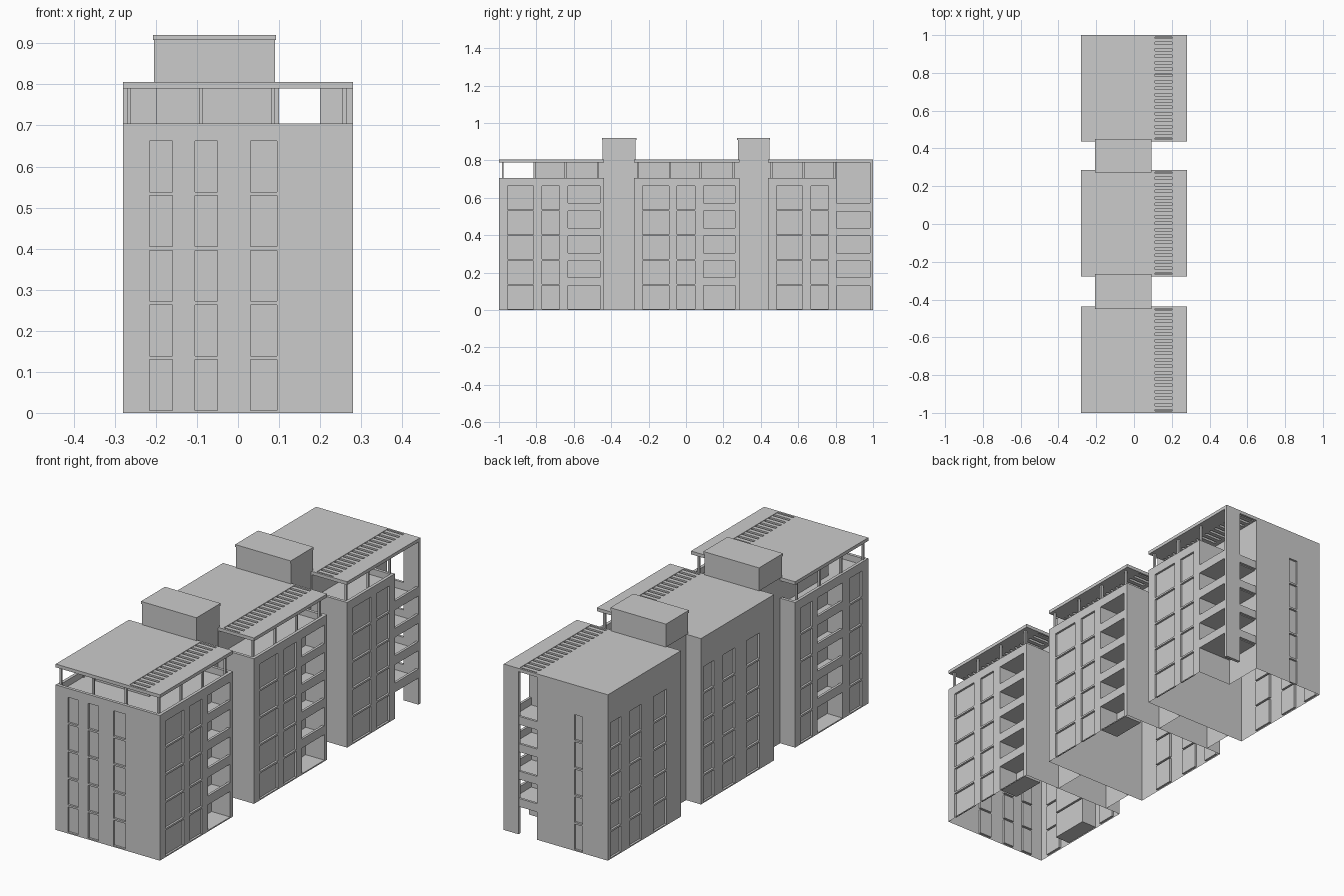
import bpy, bmesh

if "Cube" in bpy.data.objects:
    bpy.data.objects.remove(bpy.data.objects["Cube"])

FLOOR, WALL_TOP, ROOF_Z = 0.133, 0.67, 0.79


def finish(name, bm):
    bmesh.ops.remove_doubles(bm, verts=bm.verts, dist=1e-5)
    bmesh.ops.recalc_face_normals(bm, faces=bm.faces)
    me = bpy.data.meshes.new(name)
    bm.to_mesh(me)
    bm.free()
    ob = bpy.data.objects.new(name, me)
    bpy.context.collection.objects.link(ob)
    return ob


def add_box(bm, x0, x1, y0, y1, z0, z1, bottom=True):
    v = [bm.verts.new((x, y, z)) for x in (x0, x1) for y in (y0, y1) for z in (z0, z1)]
    faces = [(0, 1, 3, 2), (4, 6, 7, 5), (0, 4, 5, 1), (2, 3, 7, 6), (1, 5, 7, 3)]
    if bottom:
        faces.append((0, 2, 6, 4))
    for f in faces:
        bm.faces.new([v[i] for i in f])


def boxes(name, items, bottom=True):
    bm = bmesh.new()
    for b in items:
        add_box(bm, *b, bottom=bottom)
    return finish(name, bm)


def facade(name, axis, at, inward, u0, u1, height, openings=()):
    """Wall sheet; each opening is (a, b, depth), repeated on five floors."""
    bm = bmesh.new()

    def P(u, z, d=0.0):
        c = at + inward * d
        return bm.verts.new((u, c, z) if axis == 'x' else (c, u, z))

    def quad(*pts):
        bm.faces.new([P(*p) for p in pts])

    us = sorted({u0, u1, *[o[0] for o in openings], *[o[1] for o in openings]})
    spans = [(i * FLOOR + 0.006, (i + 1) * FLOOR - 0.003) for i in range(5)]
    zs = sorted({0.0, height, *[z for s in spans for z in s]})
    for a, b in zip(us, us[1:]):
        for c, e in zip(zs, zs[1:]):
            d = next((o[2] for o in openings if o[0] <= a and b <= o[1]), 0)
            if not d or (c, e) not in spans:
                quad((a, c), (b, c), (b, e), (a, e))
                continue
            # recessed pane and its four reveals
            quad((a, c, d), (b, c, d), (b, e, d), (a, e, d))
            quad((a, c), (b, c), (b, c, d), (a, c, d))
            quad((a, e), (b, e), (b, e, d), (a, e, d))
            quad((a, c), (a, e), (a, e, d), (a, c, d))
            quad((b, c), (b, e), (b, e, d), (b, c, d))
    finish(name, bm)


def railings(name, x0, x1, y0, y1):
    boxes(name, [(x0, x1, y0, y1, i * FLOOR, i * FLOOR + 0.04) for i in range(1, 5)])


W = 0.28
PANE = 0.01
BLOCKS = [("south", -1.0, -0.438), ("middle", -0.277, 0.285), ("north", 0.438, 1.0)]

for tag, y0, y1 in BLOCKS:
    north = tag == "north"
    south = tag == "south"
    east_end = 0.805 if north else y1

    # east wall: two window columns and a balcony recess
    east = [(y0 + 0.045, y0 + 0.185, PANE), (y0 + 0.23, y0 + 0.325, PANE)]
    if not north:
        east.append((y0 + 0.37, y0 + 0.54, 0.1))
        railings(tag + "_east_railings", W - 0.012, W, y0 + 0.37, y0 + 0.54)
    facade(tag + "_east_wall", 'y', W, -1, y0, east_end, WALL_TOP, east)

    # west wall
    if south:
        west = [(-0.95, -0.86, PANE), (-0.80, -0.61, 0.08), (-0.57, -0.48, PANE)]
        railings("south_west_railings", -W, -W + 0.012, -0.80, -0.61)
    else:
        west = [(y1 - a, y1 - b, PANE) for a, b in ((0.45, 0.35), (0.26, 0.17), (0.10, 0.02))]
    facade(tag + "_west_wall", 'y', -W, 1, y0, y1, WALL_TOP if south else ROOF_Z, west)

    # south and north end walls
    front = [(-0.215, -0.16, PANE), (-0.105, -0.05, PANE), (0.03, 0.095, PANE)] if south else []
    facade(tag + "_south_wall", 'x', y0, 1, -W, W, WALL_TOP, front)
    if north:
        facade("north_end_wall", 'x', y1, -1, -W, 0.1, ROOF_Z, [(-0.145, -0.10, PANE)])
        facade("north_notch_side", 'y', 0.1, -1, 0.805, y1, ROOF_Z)
        facade("north_notch_back", 'x', 0.805, -1, 0.1, W, WALL_TOP)
    else:
        facade(tag + "_north_wall", 'x', y1, -1, -W, W, WALL_TOP)

    # terrace deck and parapet
    t, z0, z1 = 0.015, WALL_TOP, 0.705
    deck = [(-W, W, y0, east_end, WALL_TOP - 0.004, WALL_TOP + 0.004)]
    boxes(tag + "_terrace_deck", deck)
    rim = [(W - t, W, y0, east_end, z0, z1),
           (-W if south else 0.09, W - t, y0, y0 + t, z0, z1),
           (0.09, W - t, east_end - t, east_end, z0, z1)]
    if south:
        rim += [(-W, -W + t, y0 + t, y1, z0, z1), (-W + t, -0.2, y1 - t, y1, z0, z1)]
    boxes(tag + "_parapet", rim)

    # set-back top storey
    boxes(tag + "_top_storey", [(-0.2 if south else -W, 0.09, -0.81 if south else y0,
                                 y1, WALL_TOP, ROOF_Z)], bottom=False)

    # slim columns around the terrace
    c = 0.005
    spots = [(W - 0.02, y0 + s) for s in (0.02, 0.19, 0.355, 0.53) if y0 + s < east_end]
    if south:
        spots += [(x, y0 + 0.02) for x in (-0.265, -0.09, 0.085)]
        spots += [(-0.265, y0 + s) for s in (0.19, 0.355, 0.53)]
    boxes(tag + "_columns", [(x - c, x + c, y - c, y + c, WALL_TOP, ROOF_Z) for x, y in spots])

    # roof slab with a slatted strip
    n = 16
    pitch = (y1 - y0 - 0.02) / n
    r0, r1 = ROOF_Z, 0.806
    slab = [(-W, 0.11, y0, y1, r0, r1), (0.2, W, y0, y1, r0, r1),
            (0.11, 0.2, y0, y0 + 0.01, r0, r1), (0.11, 0.2, y1 - 0.01, y1, r0, r1)]
    boxes(tag + "_roof_slab", slab)
    boxes(tag + "_roof_slats", [(0.11, 0.2, y0 + 0.01 + (i + 0.2) * pitch,
                                 y0 + 0.01 + (i + 0.8) * pitch, r0, r1 - 0.002)
                                for i in range(n)])

# corner balconies on the north block: floors, railings and outer fin
boxes("corner_fin", [(0.2, W, 0.985, 1.0, 0, ROOF_Z)])
boxes("corner_balcony_floors", [(0.1, W, 0.805, 0.985, i * FLOOR - 0.004, i * FLOOR + 0.004)
                                for i in range(1, 5)])
railings("corner_east_railings", W - 0.012, W, 0.805, 0.985)
railings("corner_north_railings", 0.1, 0.2, 0.985, 0.997)

# stair towers linking the blocks, with a thin cap
for tag, ya, yb in (("south", -0.438, -0.277), ("north", 0.285, 0.438)):
    boxes(tag + "_stair_tower", [(-0.2, 0.087, ya, yb, 0, 0.91)], bottom=False)
    boxes(tag + "_tower_top", [(-0.205, 0.09, ya - 0.008, yb + 0.008, 0.806, 0.908)], bottom=False)
    boxes(tag + "_tower_cap", [(-0.207, 0.092, ya - 0.012, yb + 0.012, 0.908, 0.92)])
